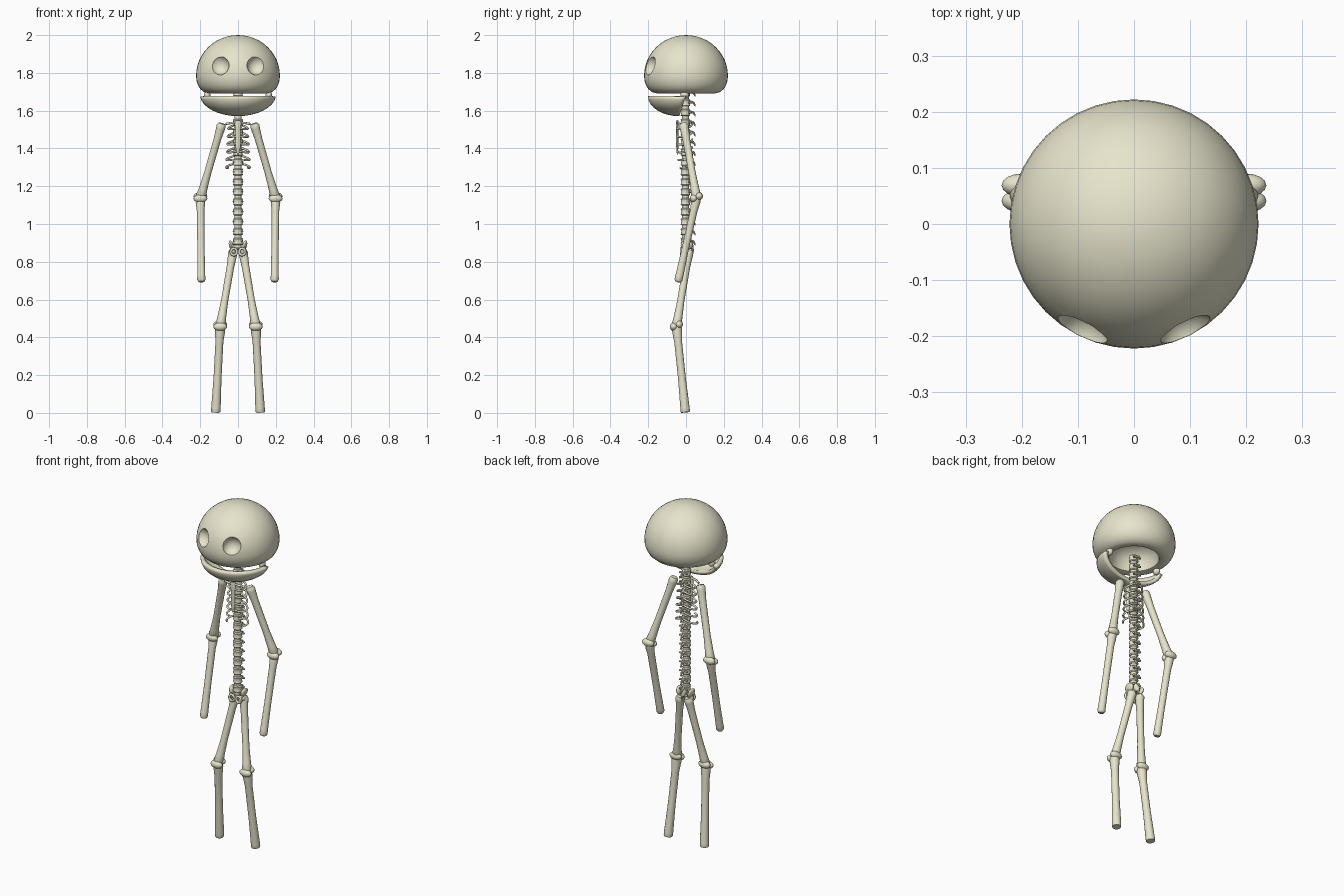
import bpy, bmesh
from math import sin, cos, pi, radians
from mathutils import Vector, Matrix

if "Cube" in bpy.data.objects:
    bpy.data.objects.remove(bpy.data.objects["Cube"])

mat = bpy.data.materials.new("bone")
mat.diffuse_color = (0.80, 0.78, 0.60, 1)
mat.use_nodes = True
mat.node_tree.nodes["Principled BSDF"].inputs["Base Color"].default_value = mat.diffuse_color


def finish(name, bm, angle=40):
    bmesh.ops.remove_doubles(bm, verts=bm.verts, dist=1e-5)
    bmesh.ops.recalc_face_normals(bm, faces=bm.faces)
    me = bpy.data.meshes.new(name)
    bm.to_mesh(me)
    bm.free()
    ob = bpy.data.objects.new(name, me)
    bpy.context.collection.objects.link(ob)
    me.materials.append(mat)
    smooth(ob, angle)
    return ob


def smooth(ob, angle):
    bpy.ops.object.select_all(action='DESELECT')
    ob.select_set(True)
    bpy.context.view_layer.objects.active = ob
    bpy.ops.object.shade_smooth_by_angle(angle=radians(angle))


def lathe(bm, profile, n=16, m=Matrix()):
    """Revolve (radius, height) points about z, then transform by m."""
    rings = [[bm.verts.new(m @ Vector((r * cos(2 * pi * i / n), r * sin(2 * pi * i / n), z)))
              for i in range(n)] if r > 0 else [bm.verts.new(m @ Vector((0, 0, z)))]
             for r, z in profile]
    for a, b in zip(rings, rings[1:]):
        for i in range(n):
            j = (i + 1) % n
            f = [a[i % len(a)], a[j % len(a)], b[j % len(b)], b[i % len(b)]]
            bm.faces.new(list(dict.fromkeys(f)))


def shaft(bm, a, b, profile, n=14):
    """Lathe a bone between two points; heights are fractions of its length."""
    a, b = Vector(a), Vector(b)
    d = b - a
    m = Matrix.Translation(a) @ d.to_track_quat('Z', 'Y').to_matrix().to_4x4()
    lathe(bm, [(r, t * d.length) for r, t in profile], n, m)


def blob(bm, c, size, rot=0, n=16):
    m = Matrix.Translation(c) @ Matrix.Rotation(rot, 4, 'Y') @ Matrix.Diagonal((*size, 1))
    bmesh.ops.create_uvsphere(bm, u_segments=n, v_segments=n // 2, radius=1, matrix=m)


def tube(name, pts, r, cyclic=False):
    cu = bpy.data.curves.new(name, 'CURVE')
    cu.dimensions = '3D'
    cu.bevel_depth, cu.bevel_resolution, cu.use_fill_caps = r, 2, True
    sp = cu.splines.new('POLY')
    sp.points.add(len(pts) - 1)
    for p, co in zip(sp.points, pts):
        p.co = (*co, 1)
    sp.use_cyclic_u = cyclic
    cu.materials.append(mat)
    ob = bpy.data.objects.new(name, cu)
    bpy.context.collection.objects.link(ob)
    return ob


# Skull: domed shell, rounded lower edge, hollow underneath
bm = bmesh.new()
outer = [(0.222 * sin(k * pi / 24), 1.785 + 0.215 * cos(k * pi / 24)) for k in range(13)]
lower = [(0.22, 1.76), (0.212, 1.735), (0.20, 1.715), (0.18, 1.698), (0.155, 1.692), (0.135, 1.698)]
inner = [(0.13, 1.72), (0.12, 1.76), (0.09, 1.79), (0.05, 1.805), (0, 1.81)]
lathe(bm, outer + lower + inner, 40)
skull = finish("skull", bm)

# Eye sockets scooped out of the skull
bm = bmesh.new()
for s in (1, -1):
    blob(bm, (s * 0.100, -0.203, 1.843), (0.052, 0.052, 0.056), s * 0.6)
cutter = finish("socket_cutter", bm)
cutter.hide_render = True
mod = skull.modifiers.new("sockets", 'BOOLEAN')
mod.object, mod.operation, mod.solver = cutter, 'DIFFERENCE', 'EXACT'
bpy.context.view_layer.objects.active = skull
bpy.ops.object.modifier_apply(modifier=mod.name)
bpy.data.objects.remove(cutter)
smooth(skull, 40)

# Jaw: front half of a bowl, open at the back
bm = bmesh.new()
rows = []
for k in range(9):
    t = k / 8 * pi / 2
    row = []
    for i in range(25):
        a = pi + i / 24 * pi
        r = 0.178 * cos(t)
        row.append(bm.verts.new((r * cos(a), -0.035 * sin(t) + r * sin(a) * (1 - 0.1 * sin(t)),
                                 1.678 - 0.085 * sin(t) ** 1.15)))
    rows.append(row)
for a, b in zip(rows, rows[1:]):
    for i in range(24):
        bm.faces.new((a[i], a[i + 1], b[i + 1], b[i]))
jaw = finish("jaw", bm, 50)
mod = jaw.modifiers.new("thickness", 'SOLIDIFY')
mod.thickness, mod.offset = 0.022, -1

# Jaw hinges
bm = bmesh.new()
for s in (1, -1):
    blob(bm, (s * 0.163, -0.008, 1.683), (0.017, 0.022, 0.02))
finish("jaw_hinges", bm)

# Spine: waisted vertebrae with discs, hooked rear spines and side nubs
bm = bmesh.new()
for k in range(16):
    z = 1.695 - k * 0.0525
    body = [(0, 0.019), (0.021, 0.019), (0.026, 0.014), (0.022, 0), (0.026, -0.014),
            (0.021, -0.019), (0, -0.019)]
    lathe(bm, body, 14, Matrix.Translation((0, -0.003, z)))
    lathe(bm, [(0, 0.028), (0.019, 0.028), (0.019, 0.01), (0, 0.01)], 12,
          Matrix.Translation((0, -0.003, z - 0.045)))
    root, bend, tip = (0, 0.015, z + 0.005), (0, 0.04, z), (0, 0.051, z - 0.022)
    shaft(bm, root, bend, [(0, 0), (0.009, 0), (0.006, 1), (0, 1.15)], 8)
    shaft(bm, bend, tip, [(0, -0.1), (0.006, 0), (0.004, 0.7), (0, 1)], 8)
    for s in (1, -1):
        shaft(bm, (s * 0.01, 0.015, z), (s * 0.027, 0.027, z + 0.002),
              [(0, 0), (0.006, 0), (0.005, 0.9), (0, 1)], 8)
finish("spine", bm)

# Ribs: lower pairs are wider and stop short of the breastbone
for k in range(6):
    z = 1.53 - k * 0.041
    w, end = 0.046 + 0.0025 * k, (1.0, 1.0, 1.0, 1.0, 0.86, 0.72)[k]
    for s in (1, -1):
        pts = []
        for i in range(13):
            a = i / 12 * end * pi
            pts.append((s * (w * sin(a) + 0.006), -0.006 + 0.038 * cos(a),
                        z - 0.028 * sin(a * 0.7)))
        tube("rib", pts, 0.0055)

# Breastbone
bm = bmesh.new()
lathe(bm, [(0, 1.55), (0.014, 1.548), (0.018, 1.53), (0.013, 1.50), (0.014, 1.42),
           (0.009, 1.38), (0, 1.365)], 12,
      Matrix.Translation((0, -0.046, 0)) @ Matrix.Diagonal((1, 0.45, 1, 1)))
finish("breastbone", bm)

# Collarbones
for s in (1, -1):
    tube("collarbone", [(s * 0.01, -0.044, 1.535), (s * 0.035, -0.043, 1.535),
                        (s * 0.064, -0.028, 1.53)], 0.006)

# Pelvis: hip wings, front rings and tail bone
bm = bmesh.new()
for s in (1, -1):
    blob(bm, (s * 0.036, 0.004, 0.888), (0.012, 0.032, 0.026), s * 0.25)
    blob(bm, (s * 0.03, 0.005, 0.855), (0.018, 0.02, 0.02))
shaft(bm, (0, 0.012, 0.905), (0, 0.036, 0.865), [(0, 0), (0.022, 0.05), (0.012, 0.8), (0, 1)], 10)
shaft(bm, (0, 0.034, 0.87), (0, 0.04, 0.84), [(0, 0), (0.008, 0.05), (0, 1)], 8)
finish("pelvis", bm)
for s in (1, -1):
    ring = [(s * 0.022 + 0.016 * cos(i * pi / 8), -0.026, 0.853 + 0.018 * sin(i * pi / 8))
            for i in range(16)]
    tube("pelvis_ring", ring, 0.007, True)
    tube("pelvis_bridge", [(s * 0.032, -0.026, 0.868), (s * 0.038, 0, 0.878)], 0.008)

# Limbs: two shafts each, with a pair of knuckles at the joint
round_both = [(0, -0.025), (0.018, -0.018), (0.025, 0.015), (0.024, 0.05), (0.020, 0.2),
              (0.019, 0.65), (0.023, 0.88), (0.027, 0.97), (0.018, 1.02), (0, 1.03)]
forearm = [(0, -0.02), (0.024, 0), (0.025, 0.05), (0.020, 0.15), (0.019, 0.6), (0.021, 0.92),
           (0.022, 0.965), (0.016, 0.99), (0, 1)]
shin = [(0, -0.02), (0.026, 0), (0.027, 0.05), (0.021, 0.18), (0.021, 0.6), (0.025, 0.95),
        (0.025, 0.99), (0.023, 1), (0, 1)]


def limb(names, top, joint, end, low, s):
    x, y, z = joint
    parts = [(names[0], top, joint, round_both, (y + 0.013, z + 0.010)),
             (names[1], joint, end, low, (y - 0.015, z - 0.002))]
    for name, a, b, prof, (ky, kz) in parts:
        bm = bmesh.new()
        shaft(bm, (s * a[0], a[1], a[2]), (s * b[0], b[1], b[2]), prof)
        blob(bm, (s * x, ky, kz), (0.037, 0.021, 0.022))
        finish(name, bm)


for s in (1, -1):
    limb(("upper_arm", "forearm"), (0.087, -0.012, 1.525), (0.199, 0.056, 1.137),
         (0.194, -0.043, 0.69), forearm, s)
    limb(("thigh", "shin"), (0.026, 0.016, 0.855), (0.094, -0.050, 0.458),
         (0.118, -0.003, 0.003), shin, s)
